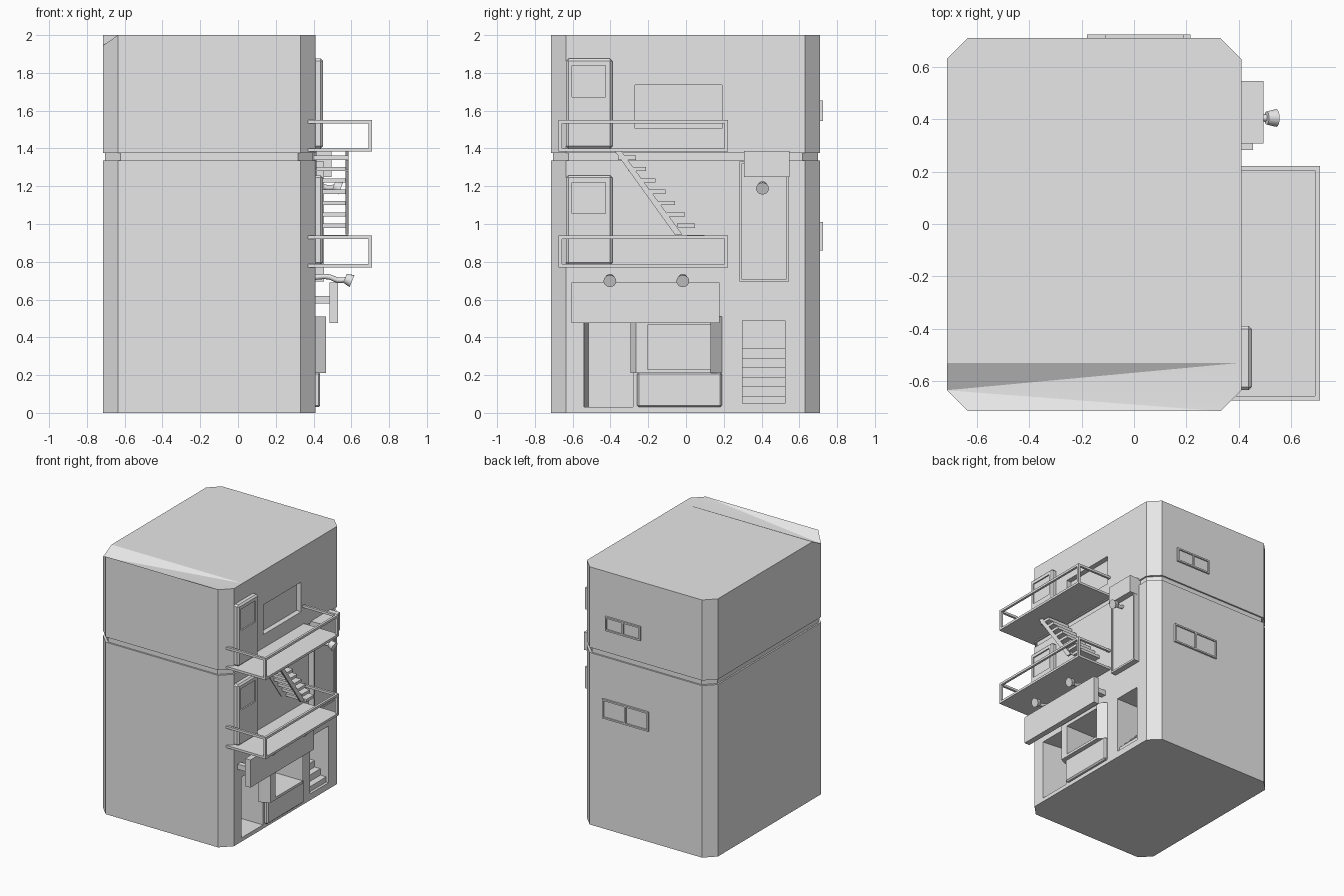
import bpy, bmesh, math
from mathutils import Vector, Matrix

if "Cube" in bpy.data.objects:
    bpy.data.objects.remove(bpy.data.objects["Cube"], do_unlink=True)

grey = bpy.data.materials.new("plain_grey")
grey.use_nodes = True
COL = (0.8, 0.8, 0.8, 1)
grey.diffuse_color = COL
grey.node_tree.nodes["Principled BSDF"].inputs["Base Color"].default_value = COL

WALL = 0.41


def finish(name, bm):
    bmesh.ops.recalc_face_normals(bm, faces=bm.faces)
    me = bpy.data.meshes.new(name)
    bm.to_mesh(me)
    bm.free()
    me.materials.append(grey)
    ob = bpy.data.objects.new(name, me)
    bpy.context.collection.objects.link(ob)
    return ob


def add_box(bm, x, y, z):
    mat = Matrix.Translation([(a[0] + a[1]) / 2 for a in (x, y, z)])
    mat = mat @ Matrix.Diagonal([a[1] - a[0] for a in (x, y, z)] + [1])
    return bmesh.ops.create_cube(bm, size=1, matrix=mat)["verts"]


def boxes(name, *specs, bevel=0):
    bm = bmesh.new()
    for s in specs:
        add_box(bm, *s)
    if bevel:
        bmesh.ops.bevel(bm, geom=bm.edges[:], offset=bevel, segments=1, affect="EDGES")
    return finish(name, bm)


def prism(name, pts, lo, hi, axis="z"):
    """Extrude a flat outline between two levels, upright or along x."""
    bm = bmesh.new()
    place = (lambda a, b, h: (a, b, h)) if axis == "z" else (lambda a, b, h: (h, a, b))
    face = bm.faces.new([bm.verts.new(place(a, b, lo)) for a, b in pts])
    geo = bmesh.ops.extrude_face_region(bm, geom=[face])["geom"]
    step = Vector(place(0, 0, hi - lo))
    bmesh.ops.translate(bm, verts=[v for v in geo if isinstance(v, bmesh.types.BMVert)], vec=step)
    return finish(name, bm)


def cut(ob, cutters):
    for c in cutters:
        c.hide_render = True
        m = ob.modifiers.new("cut", "BOOLEAN")
        m.object, m.operation, m.solver = c, "DIFFERENCE", "EXACT"
    dg = bpy.context.evaluated_depsgraph_get()
    me = bpy.data.meshes.new_from_object(ob.evaluated_get(dg))
    ob.modifiers.clear()
    ob.data = me


def outline(d):
    """Chamfered floor plan, inset by d."""
    x0, x1, y0, y1, c = -0.715 + d, WALL - d, -0.715 + d, 0.71 - d, 0.08
    return [(x0, y0 + c), (x0 + c, y0), (x1 - c, y0), (x1, y0 + c),
            (x1, y1 - c), (x1 - c, y1), (x0 + c, y1), (x0, y1 - c)]


# Building shell: stacked rings, with a recessed band between storeys
bm = bmesh.new()
rings = []
for z, d in ((0, 0), (1.335, 0), (1.335, 0.012), (1.375, 0.012), (1.375, 0), (2, 0)):
    rings.append([bm.verts.new((x, y, z)) for x, y in outline(d)])
for a, b in zip(rings, rings[1:]):
    for i in range(8):
        j = (i + 1) % 8
        bm.faces.new((a[i], a[j], b[j], b[i]))
bm.faces.new(rings[0])
# Roof: flat sheet, with a front strip sagging to one low corner
top = rings[-1]
top[0].co.z = 1.945
sag_edges = {}
for i, j in ((0, 7), (3, 4)):
    e = bm.edges.get((top[i], top[j]))
    _, v = bmesh.utils.edge_split(e, top[i], 0.08)
    v.co.y, v.co.z = -0.53, 2
    sag_edges[i] = v
left, right = sag_edges[0], sag_edges[3]
bm.faces.new((left, right, *top[4:]))
fan = [*top[1:4], right, left]
for a, b in zip(fan, fan[1:]):
    bm.faces.new((top[0], a, b))
shell = finish("building_shell", bm)

# Openings cut in the side wall
upper_window = boxes("upper_window_cutter", ((0.37, 0.6), (-0.27, 0.19), (1.505, 1.735)))
doorway = prism("doorway_cutter", [(0.6, -0.54), (WALL, -0.54), (0.16, -0.515), (0.16, -0.28), (0.6, -0.28)], 0.03, 0.5)
shop_window = boxes("shop_window_cutter", ((0.2, 0.6), (-0.205, 0.13), (0.23, 0.465)))
stairwell = boxes("stairwell_cutter", ((0.05, 0.6), (0.3, 0.525), (0.05, 0.49)))
bay = prism("bay_window", [(0.38, -0.295), (WALL, -0.295), (0.465, -0.265), (0.465, 0.13), (WALL, 0.19), (0.38, 0.19)], 0.21, 0.51)
cut(shell, [upper_window, doorway, shop_window, stairwell])
cut(bay, [shop_window])
for c in (upper_window, doorway, shop_window, stairwell):
    bpy.data.objects.remove(c, do_unlink=True)

# Indoor steps
boxes("indoor_steps", *[((0.04, 0.39 - 0.05 * i), (0.3, 0.525), (0.04 + 0.05 * i, 0.09 + 0.05 * i)) for i in range(6)])

# Shop counter
boxes("shop_counter", ((0.38, 0.435), (-0.26, 0.19), (0.03, 0.215)), bevel=0.01)


def panelled(name, x, y, z, panes, bevel=0.0, axis=0, depth=0.01):
    """A slab with recessed panes."""
    ob = boxes(name, (x, y, z), bevel=bevel)
    out = (x, y)[axis][1]
    cs = []
    for side, pz in panes:
        spans = [side, side]
        spans[axis] = (out - depth, out + 0.1)
        cs.append(boxes(name + "_cutter", (*spans, pz)))
    cut(ob, cs)
    for c in cs:
        bpy.data.objects.remove(c, do_unlink=True)


# Doors
for name, z in (("upper_door", 1.4), ("lower_door", 0.783)):
    panelled(name, (0.39, 0.45), (-0.635, -0.39), (z, z + 0.475), [((-0.603, -0.425), (z + 0.272, z + 0.438))], bevel=0.012)

# Rear windows
for name, x0, x1, z0, z1 in (("upper_rear_window", -0.11, 0.19, 1.545, 1.655), ("lower_rear_window", -0.18, 0.215, 0.86, 1.01)):
    mid, t = (x0 + x1) / 2, 0.012
    panes = [((x0 + t, mid - t / 2), (z0 + t, z1 - t)), ((mid + t / 2, x1 - t), (z0 + t, z1 - t))]
    panelled(name, (x0, x1), (0.69, 0.724), (z0, z1), panes, axis=1)

# Balconies: thin floor, corner posts and top rail
for name, z in (("upper_balcony", 1.383), ("lower_balcony", 0.77)):
    y0, y1, x1, w = -0.675, 0.222, 0.71, 0.018
    rail = (z + 0.15, z + 0.168)
    boxes(name, ((0.37, x1), (y0, y1), (z, z + w)),
          ((x1 - w, x1), (y0, y1), rail),
          ((0.37, x1 - w), (y0, y0 + w), rail), ((0.37, x1 - w), (y1 - w, y1), rail),
          ((x1 - w, x1), (y0, y0 + w), (z + w, rail[0])),
          ((x1 - w, x1), (y1 - w, y1), (z + w, rail[0])))

# Outdoor stairs: open treads on two stringers
treads = []
for i in range(8):
    y, z = -0.37 + 0.052 * i, 1.362 - 0.06 * i
    treads.append(((0.4, 0.585), (y + 0.01, y + 0.105), (z - 0.022, z)))
boxes("stair_treads", *treads)
for name, x in (("inner_stringer", 0.4), ("outer_stringer", 0.57)):
    prism(name, [(-0.375, 1.383), (-0.34, 1.383), (-0.02, 0.945), (-0.06, 0.945)], x, x + 0.015, axis="x")

# Sign board on brackets
boxes("sign_board", ((0.485, 0.53), (-0.605, 0.178), (0.475, 0.69)))
boxes("sign_brackets", *[((0.39, 0.49), (y, y + 0.04), (0.58, 0.62)) for y in (-0.59, 0.125)])

# Tall side panel and its header box
panelled("side_panel", (0.39, 0.455), (0.282, 0.545), (0.695, 1.33), [((0.294, 0.533), (0.71, 1.318))], depth=0.008)
boxes("panel_header", ((0.39, 0.495), (0.308, 0.547), (1.25, 1.387)))


# Lamps: bent arm and tilted head
def lamp(name, x, y, z):
    cu = bpy.data.curves.new(name + "_arm", "CURVE")
    cu.dimensions = "3D"
    cu.bevel_depth, cu.bevel_resolution, cu.use_fill_caps = 0.014, 2, True
    sp = cu.splines.new("BEZIER")
    pts = [(-0.02, 0.012), (0.07, 0.015), (0.12, -0.002), (0.165, 0)]
    sp.bezier_points.add(len(pts) - 1)
    for p, (dx, dz) in zip(sp.bezier_points, pts):
        p.co = (x + dx, y, z + dz)
        p.handle_left_type = p.handle_right_type = "AUTO"
    cu.materials.append(grey)
    bpy.context.collection.objects.link(bpy.data.objects.new(name + "_arm", cu))
    bm = bmesh.new()
    mat = Matrix.Translation((x + 0.175, y, z)) @ Matrix.Rotation(math.radians(112), 4, "Y")
    bmesh.ops.create_cone(bm, cap_ends=True, segments=16, radius1=0.025, radius2=0.034, depth=0.04, matrix=mat)
    head = finish(name + "_head", bm)
    head.data.shade_smooth()
    head.data.set_sharp_from_angle(angle=math.radians(30))


lamp("front_lamp", WALL, -0.403, 0.705)
lamp("middle_lamp", WALL, -0.017, 0.705)
lamp("panel_lamp", 0.35, 0.405, 1.195)

# Gentle smoothing of the sagging roof
shell.data.shade_smooth()
shell.data.set_sharp_from_angle(angle=math.radians(20))
